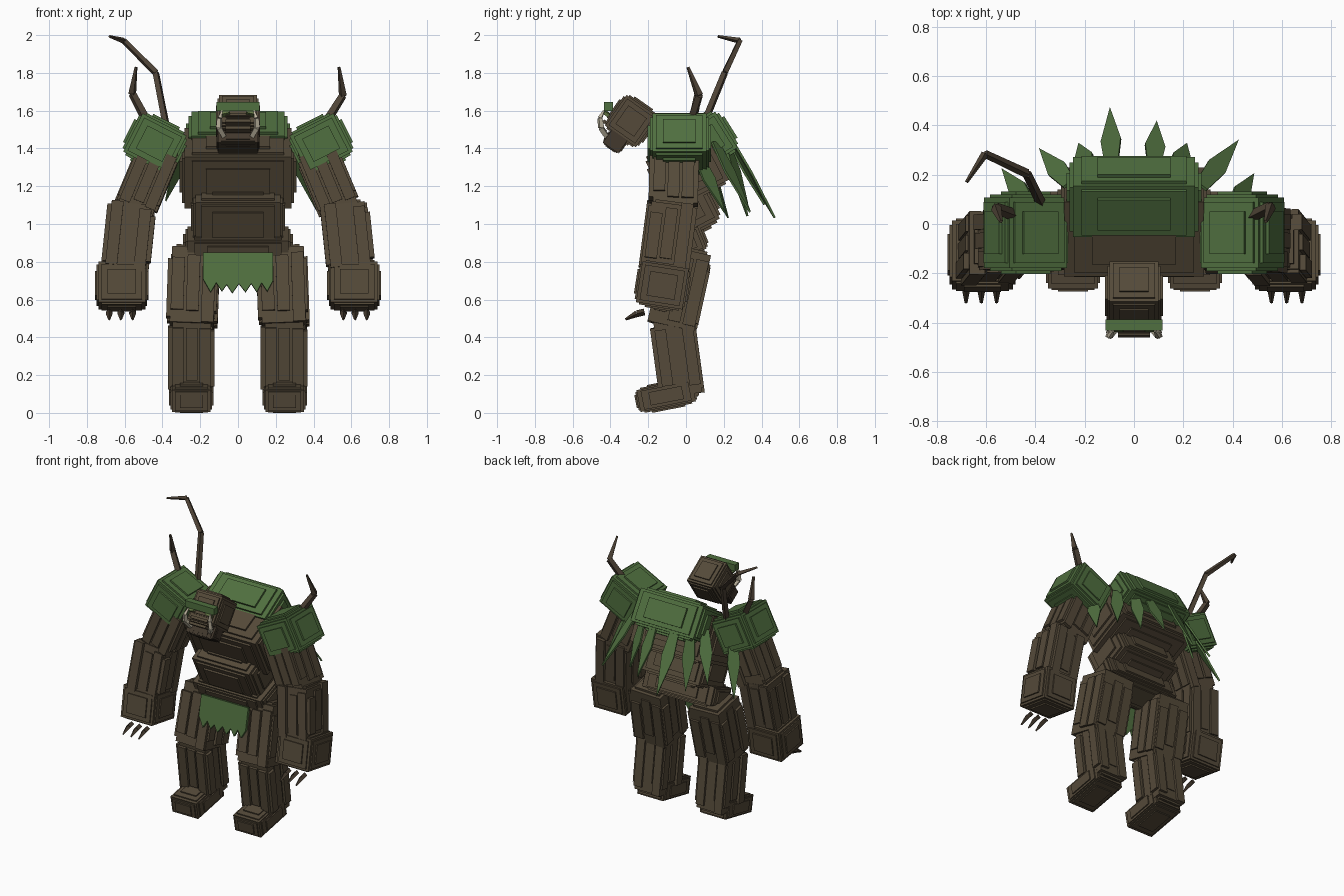
import bpy, bmesh, math, random
from mathutils import Vector, Matrix

if "Cube" in bpy.data.objects:
    bpy.data.objects.remove(bpy.data.objects["Cube"])

def material(name, rgb):
    m = bpy.data.materials.new(name)
    m.diffuse_color = (*rgb, 1)
    m.use_nodes = True
    m.node_tree.nodes["Principled BSDF"].inputs["Base Color"].default_value = m.diffuse_color
    return m

BARK = material("bark brown", (0.090, 0.068, 0.041))
DARK = material("dark bark", (0.055, 0.040, 0.026))
TWIG = material("twig brown", (0.075, 0.055, 0.036))
MOSS = material("moss green", (0.080, 0.160, 0.050))
BONE = material("bone", (0.50, 0.45, 0.34))
EYE = material("eye green", (0.13, 0.19, 0.06))

def finish(name, bm, mat):
    bmesh.ops.recalc_face_normals(bm, faces=bm.faces)
    me = bpy.data.meshes.new(name)
    bm.to_mesh(me)
    bm.free()
    me.materials.append(mat)
    ob = bpy.data.objects.new(name, me)
    bpy.context.collection.objects.link(ob)

def cube(bm, mtx, size, at=(0, 0, 0)):
    bmesh.ops.create_cube(bm, size=1, matrix=mtx @ Matrix.Translation(at) @ Matrix.Diagonal((*size, 1)))

def add_block(bm, mtx, size, t):
    """Box with two stepped layers on every side; size is the outer size."""
    core = [s - 4 * t for s in size]
    cube(bm, mtx, core)
    for a in range(3):
        for add, shrink in ((2 * t, 0.86), (4 * t, 0.60)):
            cube(bm, mtx, [c + add if i == a else c * shrink for i, c in enumerate(core)])

def place(loc, rx=0, ry=0):
    return (Matrix.Translation(loc) @ Matrix.Rotation(math.radians(ry), 4, 'Y')
            @ Matrix.Rotation(math.radians(rx), 4, 'X'))

def block(name, loc, size, rx=0, ry=0, mat=BARK, t=0.011):
    bm = bmesh.new()
    add_block(bm, place(loc, rx, ry), size, t)
    finish(name, bm, mat)

def plain(name, loc, size, rx=0, ry=0, mat=BARK):
    bm = bmesh.new()
    cube(bm, place(loc, rx, ry), size)
    finish(name, bm, mat)

def limb(name, top, bottom, w, d, seed):
    """Box between two points, with raised bark strips on its four sides."""
    rnd = random.Random(seed)
    top, bottom = Vector(top), Vector(bottom)
    z = (top - bottom).normalized()
    y = z.cross(Vector((1, 0, 0))).normalized()
    x = y.cross(z)
    m = Matrix((x, y, z)).transposed().to_4x4()
    m.translation = (top + bottom) / 2
    h = (top - bottom).length
    bm = bmesh.new()
    cube(bm, m, (w - 0.045, d - 0.045, h - 0.03))
    cube(bm, m, (w * 0.68, d * 0.68, h))
    for k in (-0.29, 0.0, 0.29):
        for s in (-1, 1):
            for axis in (0, 1):
                ln, sh = h * rnd.uniform(0.62, 0.9), h * rnd.uniform(-0.06, 0.06)
                out = rnd.uniform(-0.012, 0.002) + (0.0 if k else -0.006)
                if axis:
                    cube(bm, m, (w * 0.24, 0.04, ln), (k * w, s * (d / 2 - 0.02 + out), sh))
                else:
                    cube(bm, m, (0.04, d * 0.24, ln), (s * (w / 2 - 0.02 + out), k * d, sh))
    finish(name, bm, BARK)

def stick(name, pts, radii, mat, sides=4):
    bm = bmesh.new()
    for i in range(len(pts) - 1):
        a, b = Vector(pts[i]), Vector(pts[i + 1])
        m = Matrix.Translation((a + b) / 2) @ (b - a).to_track_quat('Z', 'Y').to_matrix().to_4x4()
        bmesh.ops.create_cone(bm, cap_ends=True, segments=sides, radius1=radii[i],
                              radius2=radii[i + 1], depth=(b - a).length, matrix=m)
    finish(name, bm, mat)

def sheet(name, pts, thick, mat):
    """Flat outline with a little thickness."""
    bm = bmesh.new()
    front = bm.faces.new([bm.verts.new(p) for p in pts])
    front.normal_update()
    n = front.normal * thick
    back = [bm.verts.new(v.co + n) for v in front.verts]
    fv = list(front.verts)
    bm.faces.new(back[::-1])
    for i in range(len(fv)):
        bm.faces.new((fv[i - 1], fv[i], back[i], back[i - 1]))
    finish(name, bm, mat)

# torso, leaning forward
block("chest", (0, 0.008, 1.295), (0.62, 0.39, 0.36), 27, t=0.013)
block("belly", (0, -0.01, 1.072), (0.50, 0.35, 0.30), 27, t=0.013)
block("pelvis", (0, -0.01, 0.89), (0.58, 0.25, 0.17), 22)

# moss mantle over the back
block("moss_mantle", (0, 0.11, 1.435), (0.55, 0.30, 0.28), 32, mat=MOSS, t=0.014)

# head, tilted back
block("head", (0, -0.29, 1.545), (0.235, 0.235, 0.235), -35, t=0.009)
block("jaw", (0, -0.375, 1.437), (0.225, 0.115, 0.10), -35, mat=DARK, t=0.004)
plain("moss_brow", (0, -0.41, 1.622), (0.23, 0.046, 0.046), 0, mat=MOSS)
for z in (1.50, 1.535, 1.57):
    plain("nose_ridge", (0, -0.42 - (1.54 - z) * 0.5, z), (0.13, 0.04, 0.018), -35, mat=BARK)
for s in (-1, 1):
    plain("eye", (s * 0.065, -0.421, 1.585), (0.045, 0.03, 0.018), -35, s * 12, EYE)
    stick("tusk", [(s * 0.075, -0.42, 1.465), (s * 0.10, -0.45, 1.51), (s * 0.098, -0.455, 1.56),
                   (s * 0.085, -0.435, 1.60)], [0.017, 0.018, 0.014, 0.005], BONE)

for s in (-1, 1):
    # shoulders and arms
    block("moss_shoulder", (s * 0.44, -0.035, 1.425), (0.31, 0.335, 0.275), 0, -s * 27, MOSS, 0.012)
    limb("upper_arm", (s * 0.40, -0.06, 1.42), (s * 0.555, -0.07, 1.05), 0.24, 0.26, 3)
    limb("forearm", (s * 0.56, -0.07, 1.11), (s * 0.60, -0.12, 0.73), 0.26, 0.27, 5)
    block("hand", (s * 0.615, -0.125, 0.675), (0.285, 0.285, 0.255), -9, 0, t=0.009)
    for k in (-0.062, 0, 0.062):
        x = s * (0.62 + k)
        stick("claw", [(x, -0.22, 0.535), (x, -0.26, 0.525), (x, -0.32, 0.495)],
              [0.018, 0.018, 0.006], DARK)
    # legs and feet
    limb("thigh", (s * 0.230, 0.020, 0.87), (s * 0.245, -0.075, 0.44), 0.28, 0.28, 7)
    limb("shin", (s * 0.245, -0.075, 0.52), (s * 0.245, -0.015, 0.08), 0.25, 0.25, 11)
    block("foot", (s * 0.247, -0.105, 0.091), (0.235, 0.33, 0.15), 11, t=0.008)

# zigzag moss loincloth
teeth = [(0.185, 0.70), (0.155, 0.645), (0.125, 0.69), (0.10, 0.64), (0.07, 0.685), (0.04, 0.64),
         (0.005, 0.685), (-0.03, 0.635), (-0.06, 0.68), (-0.085, 0.645), (-0.115, 0.69),
         (-0.145, 0.64), (-0.185, 0.71)]
outline = [(-0.185, 0.85), (0.185, 0.85)] + teeth
sheet("loincloth", [(x, -0.15 - (0.85 - z) * 0.2, z) for x, z in outline], 0.02, MOSS)

# hanging leaves on the back: base and tip
leaves = [((-0.09, 0.24, 1.43), (-0.095, 0.465, 1.03)), ((0.08, 0.24, 1.40), (0.09, 0.41, 1.10)),
          ((0.27, 0.15, 1.43), (0.42, 0.335, 1.06)), ((0.40, 0.06, 1.36), (0.48, 0.20, 1.06)),
          ((-0.26, 0.16, 1.43), (-0.38, 0.30, 1.12)), ((-0.42, 0.07, 1.38), (-0.53, 0.22, 1.03)),
          ((0.18, 0.22, 1.40), (0.21, 0.32, 1.10)), ((-0.19, 0.22, 1.40), (-0.22, 0.32, 1.04))]
for base, tip in leaves:
    a, b = Vector(base), Vector(tip)
    side = (b - a).cross(Vector((a.x, 0.35, 0.1))).normalized()
    mid = a.lerp(b, 0.42)
    sheet("back_leaf", [a - side * 0.028, a + side * 0.028, mid + side * 0.042, b, mid - side * 0.042],
          0.012, MOSS)

# branches growing from the shoulders
stick("tall_branch", [(-0.38, 0.09, 1.52), (-0.435, 0.205, 1.80), (-0.605, 0.285, 1.97), (-0.68, 0.17, 1.993)],
      [0.021, 0.019, 0.016, 0.007], TWIG)
stick("left_branch", [(-0.47, 0.03, 1.52), (-0.56, 0.065, 1.69), (-0.54, 0.01, 1.83)],
      [0.026, 0.022, 0.008], TWIG)
stick("right_branch", [(0.455, 0.02, 1.52), (0.555, 0.07, 1.68), (0.535, 0.01, 1.83)],
      [0.026, 0.022, 0.008], TWIG)
